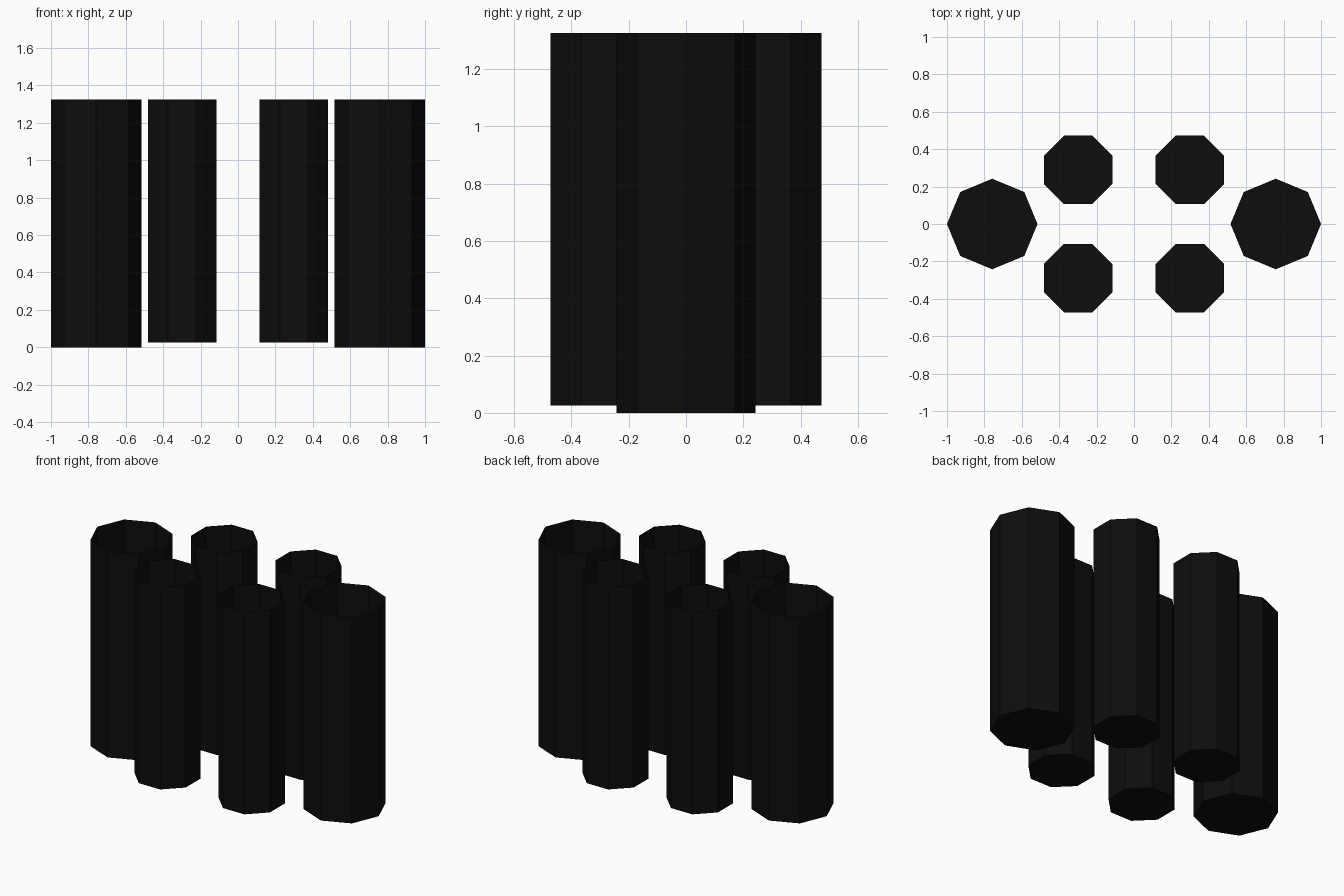
import bpy, bmesh, math

if "Cube" in bpy.data.objects:
    bpy.data.objects.remove(bpy.data.objects["Cube"])

black = bpy.data.materials.new("matte black")
black.diffuse_color = (0.004, 0.004, 0.004, 1)
black.use_nodes = True
black.node_tree.nodes["Principled BSDF"].inputs["Base Color"].default_value = black.diffuse_color


def open_tube(name, x, y, radius, z0, z1, turn):
    """Eight-sided thin tube with a closed floor and an open top."""
    bm = bmesh.new()
    angles = [turn + i * math.tau / 8 for i in range(8)]
    low, high = [[bm.verts.new((radius * math.cos(a), radius * math.sin(a), z))
                  for a in angles] for z in (z0, z1)]
    for i in range(8):
        j = (i + 1) % 8
        bm.faces.new((low[i], low[j], high[j], high[i]))
    bm.faces.new(low[::-1])
    mesh = bpy.data.meshes.new(name)
    bm.to_mesh(mesh)
    bm.free()
    mesh.materials.append(black)
    obj = bpy.data.objects.new(name, mesh)
    obj.location = (x, y, 0)
    bpy.context.collection.objects.link(obj)


TOP = 1.325
for side, sx in (("left", -1), ("right", 1)):
    # Large outer tube, corner pointing sideways
    open_tube(f"{side}_large_tube", sx * 0.758, 0, 0.242, 0, TOP, 0)
    # Smaller inner tubes, flats facing the axes, raised slightly
    for end, sy in (("front", -1), ("back", 1)):
        open_tube(f"{end}_{side}_small_tube", sx * 0.299, sy * 0.289,
                  0.198, 0.025, TOP, math.pi / 8)
